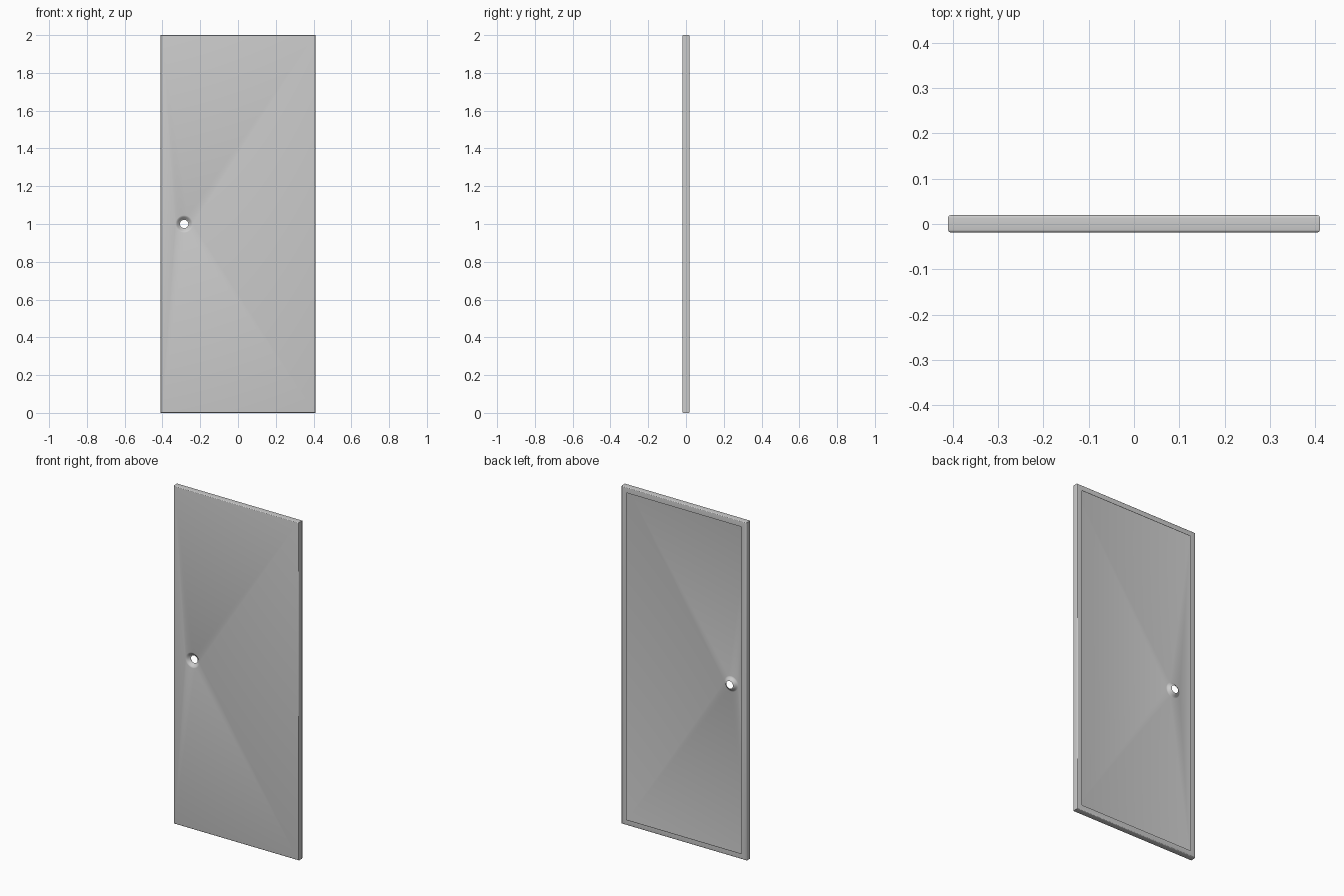
import bpy, bmesh, math

if "Cube" in bpy.data.objects:
    bpy.data.objects.remove(bpy.data.objects["Cube"])

W, H = 0.41, 2.0          # half width, height
Y0, Y1 = -0.0185, 0.0195  # front and back of the folded sheet
R = 0.006                 # bend radius
LIP = 0.033               # width of the return flange at the back
HX, HZ, SEG = -0.285, 1.0, 32

bm = bmesh.new()


def rect_ring(inset, y):
    a, lo, hi = W - inset, inset, H - inset
    return [bm.verts.new(p) for p in ((-a, y, lo), (a, y, lo), (a, y, hi), (-a, y, hi))]


def circle_ring(r, depth):
    return [bm.verts.new((HX + r * math.cos(2 * math.pi * i / SEG), Y0 + depth,
                          HZ + r * math.sin(2 * math.pi * i / SEG))) for i in range(SEG)]


def skin(rings):
    for a, b in zip(rings, rings[1:]):
        n = len(a)
        for i in range(n):
            j = (i + 1) % n
            bm.faces.new((a[i], a[j], b[j], b[i]))


def ring_edges(ring):
    return [bm.edges.get((ring[i], ring[(i + 1) % len(ring)])) for i in range(len(ring))]


# Folded rim: front bend, side wall, back bend, return flange
profile = []
for k in range(5):
    t = math.pi / 2 * k / 4
    profile.append((R - R * math.sin(t), Y0 + R - R * math.cos(t)))
profile += [(i, Y0 + Y1 - y) for i, y in reversed(profile)]
profile.append((LIP, Y1))
rim = [rect_ring(*p) for p in profile]
skin(rim)

# Pressed dimple around the lock hole
dimple = [circle_ring(r, d) for r, d in
          ((0.046, 0), (0.042, 0.001), (0.037, 0.0045), (0.031, 0.0105),
           (0.027, 0.0145), (0.024, 0.0165), (0.022, 0.017))]
skin(dimple)

# Flat front sheet between the rim and the dimple
bmesh.ops.triangle_fill(bm, use_beauty=True, use_dissolve=False,
                        edges=ring_edges(rim[0]) + ring_edges(dimple[0]))
bmesh.ops.recalc_face_normals(bm, faces=bm.faces)
bm.normal_update()
side = next(f for f in bm.faces if abs(f.normal.x) > 0.99)
if side.normal.x * side.calc_center_median().x < 0:
    bmesh.ops.reverse_faces(bm, faces=bm.faces)

mesh = bpy.data.meshes.new("door_panel")
bm.to_mesh(mesh)
bm.free()
door = bpy.data.objects.new("door_panel", mesh)
bpy.context.collection.objects.link(door)

# Sheet thickness, grown inward
sheet = door.modifiers.new("sheet_thickness", 'SOLIDIFY')
sheet.thickness = 0.0015
sheet.offset = -1

bpy.context.view_layer.objects.active = door
door.select_set(True)
bpy.ops.object.modifier_apply(modifier=sheet.name)
bpy.ops.object.shade_smooth_by_angle(angle=math.radians(35))
